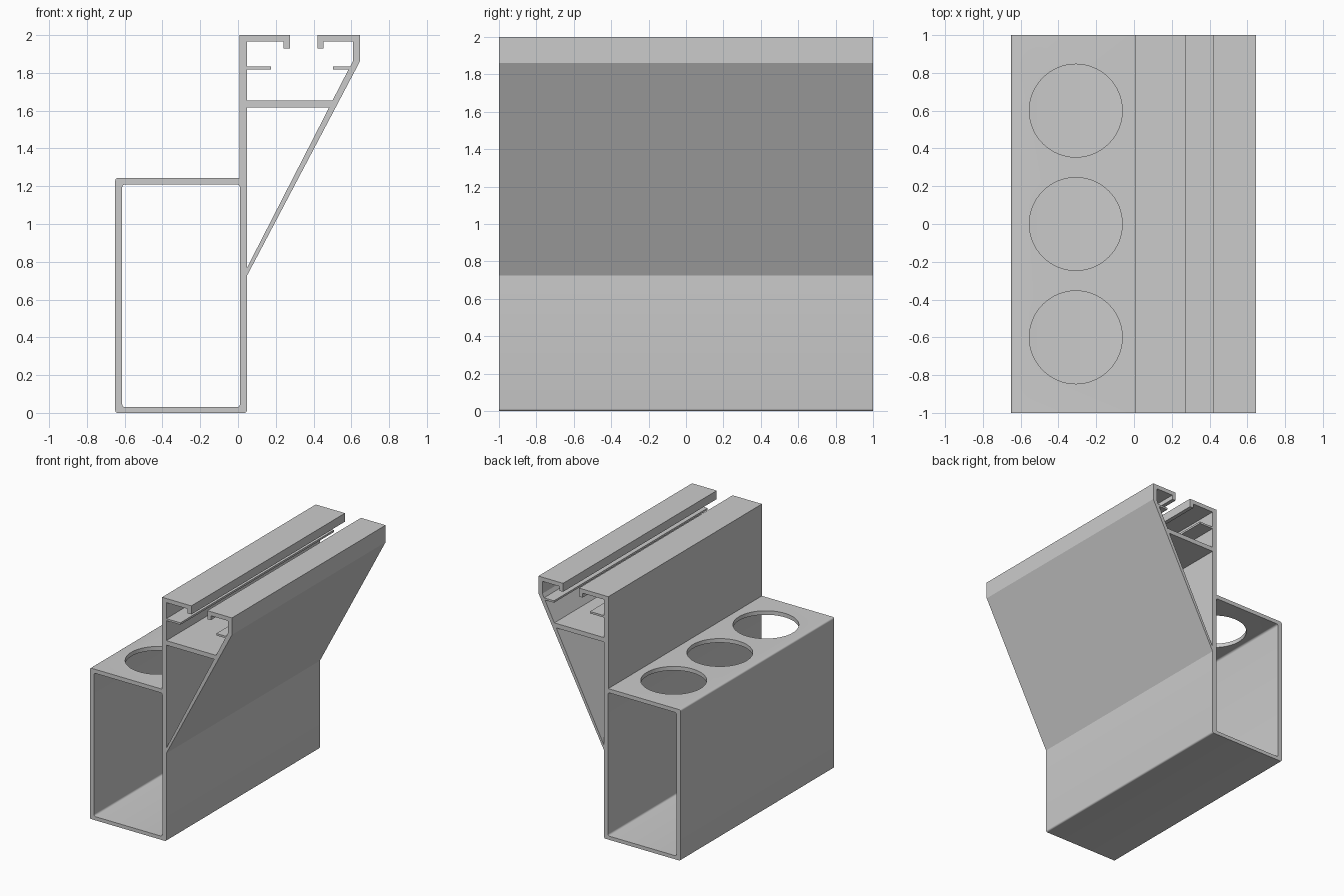
import bpy, bmesh, math
from mathutils import Vector

if "Cube" in bpy.data.objects:
    bpy.data.objects.remove(bpy.data.objects["Cube"])


def rounded(points, seg=4):
    """Turn (x, z) or (x, z, radius) corners into a contour with small fillets."""
    out = []
    n = len(points)
    for i, p in enumerate(points):
        c = Vector(p[:2])
        if len(p) == 2:
            out.append(c)
            continue
        a = c + (Vector(points[i - 1][:2]) - c).normalized() * p[2]
        b = c + (Vector(points[(i + 1) % n][:2]) - c).normalized() * p[2]
        o = a + b - c  # arc centre of a right-angle corner
        for k in range(seg + 1):
            t = k / seg * math.pi / 2
            out.append(o + (a - o) * math.cos(t) + (b - o) * math.sin(t))
    return out


def extrusion(name, loops, y0, y1):
    """Fill an outline with holes and extrude it along y."""
    bm = bmesh.new()
    edges = []
    for loop in loops:
        vs = [bm.verts.new((p.x, y0, p.y)) for p in loop]
        edges += [bm.edges.new((vs[i - 1], vs[i])) for i in range(len(vs))]
    bmesh.ops.triangle_fill(bm, edges=edges, use_beauty=True)
    ext = bmesh.ops.extrude_face_region(bm, geom=bm.faces[:], use_keep_orig=True)
    moved = [g for g in ext["geom"] if isinstance(g, bmesh.types.BMVert)]
    bmesh.ops.translate(bm, verts=moved, vec=(0, y1 - y0, 0))
    bmesh.ops.recalc_face_normals(bm, faces=bm.faces[:])
    me = bpy.data.meshes.new(name)
    bm.to_mesh(me)
    bm.free()
    ob = bpy.data.objects.new(name, me)
    bpy.context.collection.objects.link(ob)
    return ob


R = 0.013
# Outline: box tube, tall wall, slotted top channel and sloping brace
outer = [
    (-0.65, 0, R), (-0.65, 1.243, R), (0.008, 1.243), (0.008, 2),
    (0.275, 2), (0.275, 1.93), (0.242, 1.93), (0.242, 1.966),
    (0.047, 1.966), (0.047, 1.834), (0.175, 1.834), (0.175, 1.818),
    (0.047, 1.818), (0.047, 1.653), (0.50, 1.653), (0.585, 1.818),
    (0.503, 1.818), (0.503, 1.834), (0.594, 1.834), (0.609, 1.864),
    (0.609, 1.966), (0.453, 1.966), (0.453, 1.93), (0.42, 1.93),
    (0.42, 2), (0.645, 2), (0.645, 1.86), (0.047, 0.725), (0.047, 0, R),
]
# Hollow of the box tube and of the triangular brace
tube = [(-0.613, 0.03, 0.016), (-0.613, 1.21, 0.016),
        (0.01, 1.21, 0.016), (0.01, 0.03, 0.016)]
triangle = [(0.047, 0.767), (0.047, 1.616), (0.482, 1.616)]

rail = extrusion("slotted_rail_with_tube",
                 [rounded(outer), rounded(tube), rounded(triangle)], -1, 1)

# Three round holes through the top wall of the tube
for y in (-0.6, 0, 0.6):
    bpy.ops.mesh.primitive_cylinder_add(vertices=64, radius=0.246, depth=0.2,
                                        location=(-0.308, y, 1.23))
    cutter = bpy.context.object
    cutter.name = "hole_cutter"
    cutter.hide_render = True
    mod = rail.modifiers.new("hole", 'BOOLEAN')
    mod.operation = 'DIFFERENCE'
    mod.solver = 'EXACT'
    mod.object = cutter
    bpy.context.view_layer.objects.active = rail
    bpy.ops.object.modifier_apply(modifier=mod.name)
    bpy.data.objects.remove(cutter)

# Smooth the fillets and hole walls, keep the hard edges
bpy.ops.object.select_all(action='DESELECT')
rail.select_set(True)
bpy.context.view_layer.objects.active = rail
bpy.ops.object.shade_smooth_by_angle(angle=math.radians(25))
